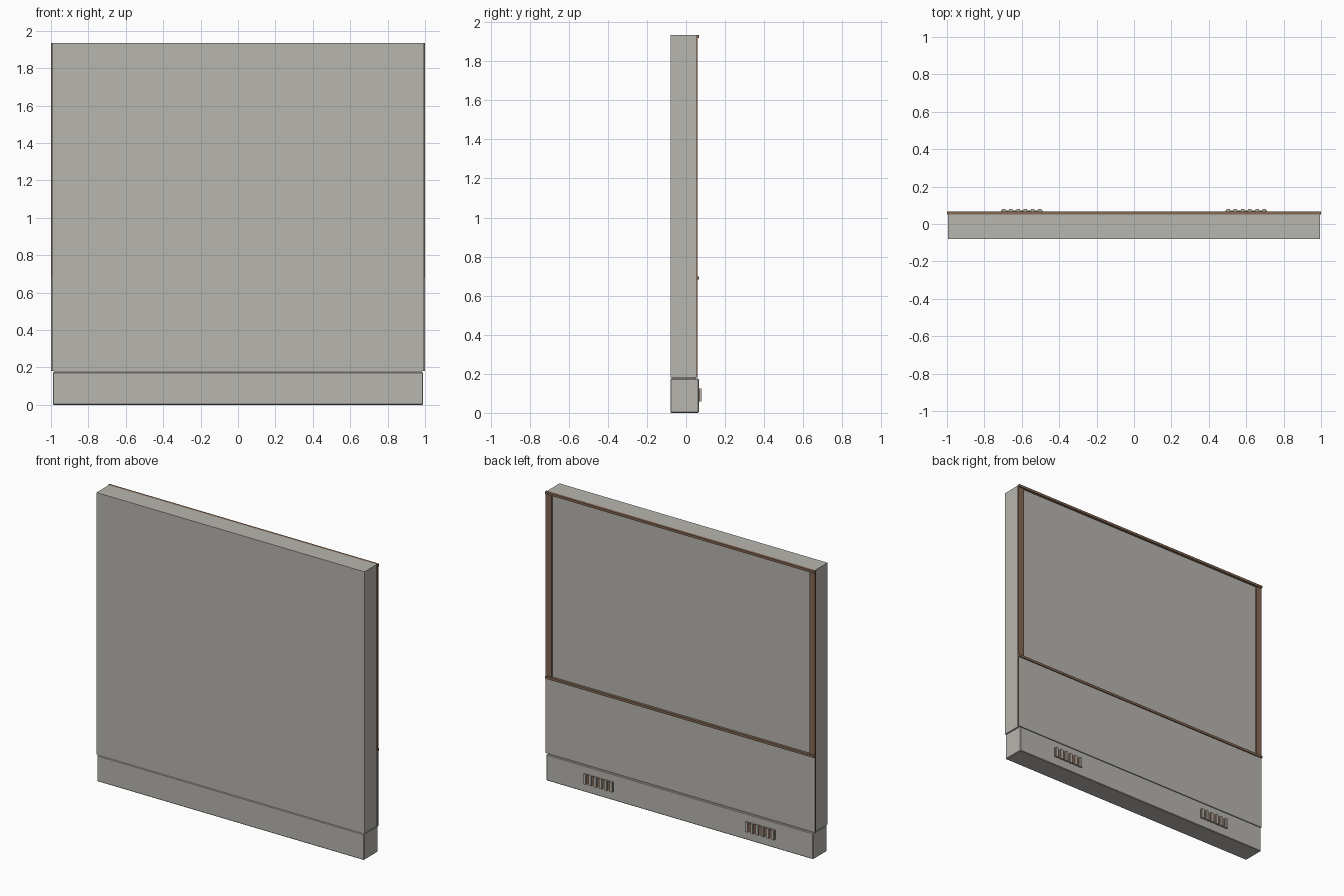
import bpy
import bmesh
from mathutils import Vector

cube = bpy.data.objects.get("Cube")
if cube:
    bpy.data.objects.remove(cube, do_unlink=True)


def material(name, rgb):
    m = bpy.data.materials.new(name)
    m.use_nodes = True
    colour = (*rgb, 1.0)
    m.diffuse_color = colour
    bsdf = next(n for n in m.node_tree.nodes if n.type == 'BSDF_PRINCIPLED')
    bsdf.inputs["Base Color"].default_value = colour
    return m


GREY = material("warm grey", (0.48, 0.465, 0.43))
BROWN = material("brown trim", (0.235, 0.14, 0.09))


def box(name, x, y, z, mat, bevel=0.0):
    """Box from (min, max) ranges along each axis."""
    lo, hi = Vector((x[0], y[0], z[0])), Vector((x[1], y[1], z[1]))
    centre, size = (lo + hi) / 2, hi - lo
    bm = bmesh.new()
    bmesh.ops.create_cube(bm, size=1)
    bmesh.ops.scale(bm, vec=size, verts=bm.verts)
    mesh = bpy.data.meshes.new(name)
    bm.to_mesh(mesh)
    bm.free()
    mesh.materials.append(mat)
    ob = bpy.data.objects.new(name, mesh)
    ob.location = centre
    bpy.context.collection.objects.link(ob)
    if bevel:
        mod = ob.modifiers.new("edge", 'BEVEL')
        mod.width = bevel
        mod.segments = 1
    return ob


TOP = 1.935      # top of the wall
RAIL = 0.69      # height of the middle rail
FRONT = -0.08

# Main body: plinth, recessed joint and wall
box("plinth", (-0.99, 0.99), (FRONT, 0.066), (0, 0.175), GREY, 0.004)
box("plinth_joint", (-0.985, 0.985), (FRONT + 0.005, 0.05), (0.17, 0.185), GREY)
box("wall", (-0.994, 0.994), (FRONT, 0.05), (0.18, TOP), GREY)

# Lower back panel, lying over the edge strips
box("lower_back_panel", (-0.998, 0.998), (0.05, 0.06), (0.18, RAIL), GREY)

# Horizontal trim rails
for name, z in (("top_rail", TOP - 0.016), ("middle_rail", RAIL - 0.008)):
    box(name, (-1, 1), (0.05, 0.067), (z, z + 0.016), BROWN)

# Side trim and floor vents, mirrored left and right
for side, s in (("left", 1), ("right", -1)):
    def span(a, b):
        return tuple(sorted((s * a, s * b)))

    box(side + "_post", span(0.956, 1.0), (0.05, 0.0595), (RAIL, TOP - 0.01), BROWN)
    box(side + "_edge_strip", span(0.99, 1.0), (0.05, 0.0595), (0.18, RAIL), BROWN)
    box(side + "_vent_plate", span(0.49, 0.71), (0.06, 0.072), (0.06, 0.122), BROWN)
    for i in range(6):
        x = 0.503 + i * 0.0388
        box(f"{side}_vent_fin_{i + 1}", span(x - 0.009, x + 0.009),
            (0.06, 0.08), (0.058, 0.124), GREY)
